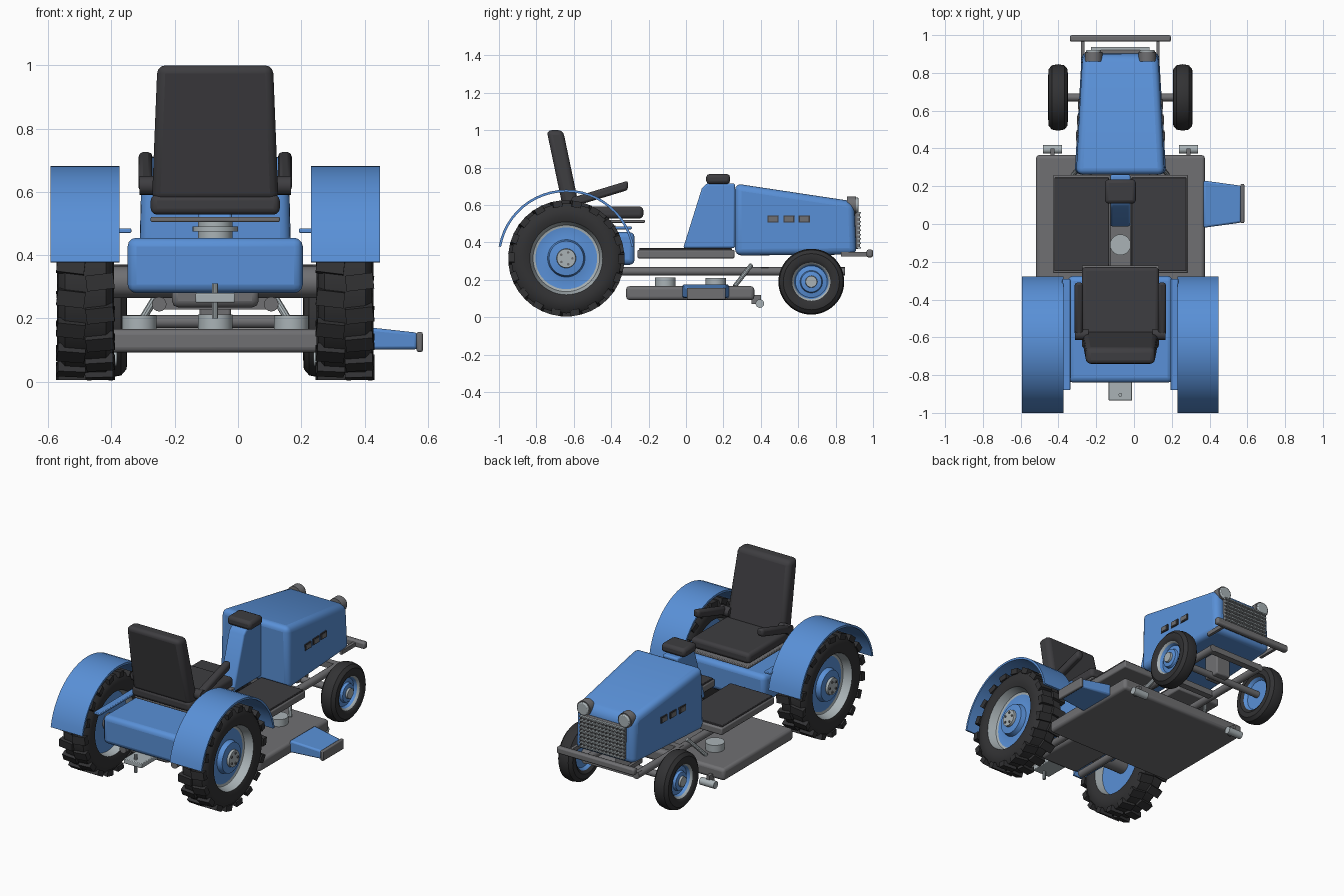
import bpy, bmesh, math
from mathutils import Vector, Matrix

if "Cube" in bpy.data.objects:
    bpy.data.objects.remove(bpy.data.objects["Cube"])

CX = -0.072  # centre line of the vehicle


def mat(name, r, g, b):
    m = bpy.data.materials.new(name)
    m.diffuse_color = (r, g, b, 1)
    m.use_nodes = True
    m.node_tree.nodes["Principled BSDF"].inputs["Base Color"].default_value = m.diffuse_color
    return m


BLUE = mat("blue paint", 0.10, 0.28, 0.68)
TYRE = mat("tyre rubber", 0.032, 0.032, 0.034)
SEAT = mat("dark vinyl", 0.048, 0.047, 0.052)
GREY = mat("grey metal", 0.16, 0.16, 0.168)
LIGHT = mat("light metal", 0.40, 0.45, 0.47)


def finish(name, bm, mats, bevel=0, segs=2):
    bmesh.ops.recalc_face_normals(bm, faces=bm.faces)
    me = bpy.data.meshes.new(name)
    bm.to_mesh(me)
    bm.free()
    ob = bpy.data.objects.new(name, me)
    bpy.context.collection.objects.link(ob)
    for m in mats:
        me.materials.append(m)
    if bevel:
        b = ob.modifiers.new("bevel", 'BEVEL')
        b.width, b.segments, b.limit_method = bevel, segs, 'ANGLE'
    bpy.ops.object.select_all(action='DESELECT')
    ob.select_set(True)
    bpy.context.view_layer.objects.active = ob
    bpy.ops.object.shade_smooth_by_angle(angle=math.radians(35))
    return ob


def box(name, x, y, z, m, bevel=0, segs=2, warp=None):
    """Box from min/max pairs; x is measured from the centre line."""
    bm = bmesh.new()
    bmesh.ops.create_cube(bm, size=1)
    for v in bm.verts:
        p = Vector([(a + b) / 2 + (b - a) * c for (a, b), c in zip((x, y, z), v.co)])
        v.co = (warp(p) if warp else p) + Vector((CX, 0, 0))
    return finish(name, bm, [m], bevel, segs)


def rod(name, a, b, r, m, sides=16, bevel=0):
    a, b = Vector(a), Vector(b)
    bm = bmesh.new()
    M = Matrix.Translation((a + b) / 2 + Vector((CX, 0, 0))) @ (b - a).to_track_quat('Z', 'Y').to_matrix().to_4x4()
    bmesh.ops.create_cone(bm, cap_ends=True, segments=sides, radius1=r, radius2=r, depth=(b - a).length, matrix=M)
    return finish(name, bm, [m], bevel)


def profile(name, pts, half, m, bevel, segs=3):
    """Side profile (y, z) extruded across x, half-width given by a function."""
    bm = bmesh.new()
    L, R = [[bm.verts.new((CX + s * half(y, z), y, z)) for y, z in pts] for s in (-1, 1)]
    bm.faces.new(L)
    bm.faces.new(R)
    for i in range(len(pts)):
        j = (i + 1) % len(pts)
        bm.faces.new((L[i], L[j], R[j], R[i]))
    return finish(name, bm, [m], bevel, segs)


def lathe(name, pts, centre, side, mats, n=48):
    """Spin (x, r, material) rings round the axle; x grows outward."""
    bm = bmesh.new()
    cx, cy, cz = centre
    rings = []
    for x, r, _ in pts:
        rings.append([bm.verts.new((CX + side * (cx + x), cy + r * math.cos(t), cz + r * math.sin(t)))
                      for t in (2 * math.pi * k / n for k in range(n))])
    for i in range(len(rings) - 1):
        for k in range(n):
            f = bm.faces.new((rings[i][k], rings[i][k - 1], rings[i + 1][k - 1], rings[i + 1][k]))
            f.material_index = pts[i][2]
    for ring, p in ((rings[0], pts[0]), (rings[-1], pts[-1])):
        bm.faces.new(ring).material_index = p[2]
    return finish(name, bm, mats)


REAR = (0.41, -0.64, 0.315)
FRONT = (0.33, 0.67, 0.19)
for s, tag in ((-1, "left"), (1, "right")):
    # Rear wheel: inner dish, tyre, rim barrel, dish and hub
    lathe("rear_wheel_" + tag, [
        (-0.03, 0.165, 1), (-0.03, 0.185, 2), (-0.08, 0.195, 0), (-0.09, 0.225, 0), (-0.085, 0.27, 0),
        (-0.065, 0.294, 0), (0.065, 0.294, 0), (0.085, 0.27, 0), (0.09, 0.225, 0), (0.08, 0.195, 2),
        (0.03, 0.178, 2), (0.025, 0.165, 1), (0.035, 0.10, 1), (0.065, 0.092, 1), (0.07, 0.052, 2),
        (0.085, 0.05, 2)], REAR, s, [TYRE, BLUE, LIGHT])
    # Staggered tread lugs
    bm = bmesh.new()
    for k in range(36):
        row = 1 if k % 2 else -1
        M = (Matrix.Translation((CX + s * REAR[0] + row * 0.046, REAR[1], REAR[2]))
             @ Matrix.Rotation(math.tau * k / 36, 4, 'X') @ Matrix.Translation((0, 0, 0.293))
             @ Matrix.Rotation(row * 0.12, 4, 'Z') @ Matrix.Diagonal((0.088, 0.05, 0.034, 1)))
        bmesh.ops.create_cube(bm, size=1, matrix=M)
    finish("tread_lugs_" + tag, bm, [TYRE])
    # Wheel bolts
    for k in range(5):
        t = math.tau * k / 5
        y, z = REAR[1] + 0.033 * math.cos(t), REAR[2] + 0.033 * math.sin(t)
        rod("hub_bolt_" + tag, (s * 0.49, y, z), (s * 0.5, y, z), 0.007, GREY, 8)
    # Front wheel
    lathe("front_wheel_" + tag, [
        (-0.02, 0.09, 1), (-0.04, 0.102, 0), (-0.052, 0.12, 0), (-0.05, 0.15, 0), (-0.033, 0.17, 0),
        (0, 0.176, 0), (0.033, 0.17, 0), (0.05, 0.15, 0), (0.052, 0.12, 0), (0.042, 0.102, 2),
        (0.03, 0.092, 1), (0.012, 0.085, 1), (0.018, 0.06, 1), (0.034, 0.055, 1), (0.038, 0.032, 2),
        (0.05, 0.03, 2)], FRONT, s, [TYRE, BLUE, LIGHT])

    # Curved fender with thickness
    bm = bmesh.new()
    prev = None
    for k in range(25):
        t = math.radians(10 + 160 * k / 24)
        cur = [bm.verts.new((CX + s * x, REAR[1] + r * math.cos(t), REAR[2] + r * math.sin(t)))
               for x, r in ((0.302, 0.354), (0.302, 0.367), (0.52, 0.367), (0.52, 0.354))]
        if prev:
            for i in range(4):
                bm.faces.new((prev[i - 1], prev[i], cur[i], cur[i - 1]))
        if k in (0, 24):
            bm.faces.new(cur)
        prev = cur
    finish("fender_" + tag, bm, [BLUE])

    def sx(a, b):
        return (min(s * a, s * b), max(s * a, s * b))

    box("fender_bracket_" + tag, sx(0.265, 0.308), (-0.88, -0.29), (0.47, 0.485), BLUE, 0.004)
    # Footboards with mats, frame rails
    box("footboard_" + tag, sx(0.052, 0.358), (-0.26, 0.26), (0.315, 0.36), GREY, 0.008)
    box("foot_mat_" + tag, sx(0.06, 0.35), (-0.25, 0.245), (0.358, 0.37), SEAT, 0.003)
    rod("frame_rail_" + tag, (s * 0.177, -0.78, 0.245), (s * 0.177, 0.85, 0.245), 0.023, GREY)
    # Deck lift arms, spindles, rollers
    rod("lift_arm_" + tag, (s * 0.25, 0.26, 0.165), (s * 0.18, 0.35, 0.28), 0.012, LIGHT, 10)
    rod("deck_spindle_" + tag, (s * 0.24, 0.16, 0.16), (s * 0.24, 0.16, 0.21), 0.055, LIGHT, 24)
    rod("deck_roller_" + tag, (s * 0.31, 0.395, 0.073), (s * 0.41, 0.395, 0.073), 0.023, LIGHT)
    box("roller_bracket_" + tag, sx(0.35, 0.37), (0.35, 0.4), (0.07, 0.12), GREY)

    # Armrest sloping up toward the front
    box("armrest_" + tag, sx(0.198, 0.242), (-0.59, -0.31), (0.595, 0.645), SEAT, 0.014,
        warp=lambda p: p + Vector((0, 0, 0.085 * (p.y + 0.59) / 0.28)))
    rod("armrest_pivot_" + tag, (s * 0.17, -0.585, 0.62), (s * 0.24, -0.585, 0.62), 0.03, SEAT)

    # Headlight and bumper arm
    rod("headlight_" + tag, (s * 0.142, 0.86, 0.6), (s * 0.142, 0.91, 0.6), 0.046, GREY, 24)
    rod("headlight_lens_" + tag, (s * 0.142, 0.88, 0.6), (s * 0.142, 0.922, 0.6), 0.04, LIGHT, 24, 0.006)
    box("bumper_arm_" + tag, sx(0.19, 0.208), (0.83, 0.98), (0.325, 0.35), GREY)

# Axles
rod("rear_axle", (-0.42, -0.64, 0.315), (0.42, -0.64, 0.315), 0.05, GREY)
rod("front_axle", (-0.33, 0.67, 0.19), (0.33, 0.67, 0.19), 0.021, GREY)
box("axle_pivot", (-0.05, 0.05), (0.62, 0.73), (0.18, 0.33), GREY, 0.008)
for y in (0.42, 0.83):
    box("frame_crossmember", (-0.19, 0.19), (y - 0.02, y + 0.02), (0.228, 0.265), GREY)

# Rear body, transmission and hitch
box("rear_body", (-0.277, 0.277), (-0.84, -0.275), (0.28, 0.455), BLUE, 0.028, 3)
box("transmission", (-0.137, 0.137), (-0.78, -0.35), (0.235, 0.3), GREY, 0.02)
box("hitch_plate", (-0.062, 0.062), (-0.935, -0.7), (0.25, 0.28), LIGHT, 0.004)
rod("hitch_pin", (0, -0.905, 0.2), (0, -0.905, 0.31), 0.01, LIGHT, 10)


# Hood with side vents
def hood_half(y, z):
    return (0.243 - 0.06 * (y - 0.27)) * (1.0 - 0.12 * max(0, z - 0.38))


profile("hood", [(0.262, 0.33), (0.262, 0.715), (0.86, 0.625), (0.9, 0.6), (0.912, 0.335)],
        hood_half, BLUE, 0.035, 4)
for s in (-1, 1):
    for y in (0.465, 0.55, 0.632):
        h = hood_half(y, 0.525)
        box("hood_vent_frame", tuple(sorted((s * (h - 0.01), s * (h + 0.005)))),
            (y - 0.03, y + 0.03), (0.507, 0.545), SEAT)
        box("hood_vent", tuple(sorted((s * (h - 0.01), s * (h + 0.008)))),
            (y - 0.023, y + 0.023), (0.513, 0.539), GREY)

# Grille of crossing bars
box("grille_panel", (-0.15, 0.15), (0.89, 0.922), (0.365, 0.565), GREY, 0.006)
for k in range(9):
    z = 0.372 + k * 0.0232
    box("grille_bar", (-0.155, 0.155), (0.918, 0.936), (z - 0.004, z + 0.004), LIGHT)
for k in range(13):
    x = -0.15 + k * 0.025
    box("grille_post", (x - 0.003, x + 0.003), (0.918, 0.931), (0.37, 0.56), GREY)
box("bumper", (-0.268, 0.268), (0.965, 1.0), (0.32, 0.362), GREY, 0.01)

# Dash column and control cap
profile("dash_column", [(-0.015, 0.37), (0.085, 0.69), (0.11, 0.715), (0.262, 0.715), (0.262, 0.37)],
        lambda y, z: 0.053, BLUE, 0.01)
box("control_cap", (-0.082, 0.082), (0.108, 0.236), (0.712, 0.766), SEAT, 0.018)

# Seat on its spring and plate
rod("seat_spring", (0, -0.45, 0.45), (0, -0.45, 0.51), 0.055, LIGHT, 24)
rod("seat_spring_coil", (0, -0.45, 0.475), (0, -0.45, 0.49), 0.072, LIGHT, 24)
box("seat_plate", (-0.204, 0.204), (-0.63, -0.22), (0.505, 0.521), GREY, 0.004)
box("seat_cushion", (-0.204, 0.204), (-0.66, -0.228), (0.528, 0.592), SEAT, 0.02, 3)
box("seat_back", (-0.2, 0.2), (-0.655, -0.567), (0.57, 1.0), SEAT, 0.026, 3,
    warp=lambda p: Vector((p.x * (1 - 0.2 * (p.z - 0.57)), p.y - 0.21 * (p.z - 0.57), p.z)))

# Cutting deck and side discharge chute
box("cutting_deck", (-0.447, 0.447), (-0.32, 0.365), (0.092, 0.166), GREY, 0.018, 3)
rod("centre_spindle", (0, -0.11, 0.16), (0, -0.11, 0.212), 0.055, LIGHT, 24)


def chute_warp(p):
    k = max(0, (p.x - 0.44) / 0.2)
    return Vector((p.x, 0.105 + (p.y - 0.105) * (1 - 0.22 * k), p.z - (0.022 * k if p.z > 0.14 else 0)))


box("discharge_chute", (0.44, 0.64), (-0.02, 0.23), (0.102, 0.177), BLUE, 0.01, warp=chute_warp)
box("chute_lip", (0.636, 0.656), (0.005, 0.212), (0.094, 0.157), GREY, 0.006)
